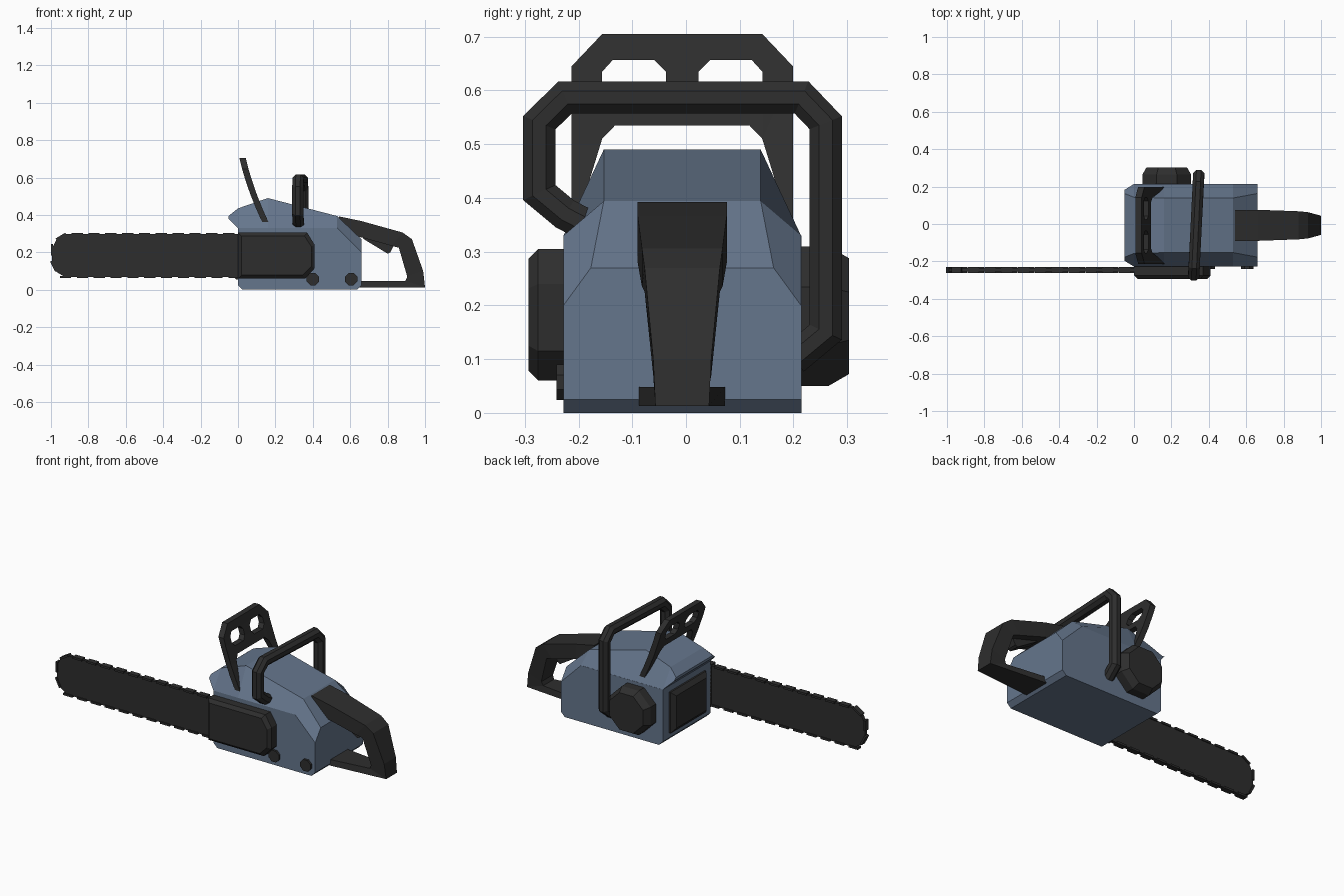
import bpy, bmesh, math
from mathutils import Vector, Matrix

if "Cube" in bpy.data.objects:
    bpy.data.objects.remove(bpy.data.objects["Cube"])

CY = -0.007  # middle of the body across y


def material(name, rgb):
    m = bpy.data.materials.new(name)
    m.diffuse_color = (*rgb, 1)
    m.use_nodes = True
    m.node_tree.nodes["Principled BSDF"].inputs["Base Color"].default_value = m.diffuse_color
    return m


BLUE = material("slate_blue", (0.13, 0.18, 0.262))
BLACK = material("soft_black", (0.027, 0.027, 0.027))


def finish(bm, name, mat):
    bmesh.ops.recalc_face_normals(bm, faces=bm.faces[:])
    me = bpy.data.meshes.new(name)
    bm.to_mesh(me)
    bm.free()
    me.materials.append(mat)
    ob = bpy.data.objects.new(name, me)
    bpy.context.collection.objects.link(ob)
    return ob


def loft(name, rings, mat):
    """Skin equal-length rings of points and cap both ends."""
    bm = bmesh.new()
    vs = [[bm.verts.new(p) for p in r] for r in rings]
    n = len(vs[0])
    for a, b in zip(vs, vs[1:]):
        for i in range(n):
            j = (i + 1) % n
            bm.faces.new((a[i], a[j], b[j], b[i]))
    bm.faces.new(vs[0])
    bm.faces.new(vs[-1])
    return finish(bm, name, mat)


def side(profile, y, inset=0.0):
    """Ring from an x,z profile at depth y, optionally shrunk to its middle."""
    xs, zs = [p[0] for p in profile], [p[1] for p in profile]
    cx, cz = (min(xs) + max(xs)) / 2, (min(zs) + max(zs)) / 2
    kx = 1 - 2 * inset / (max(xs) - min(xs))
    kz = 1 - 2 * inset / (max(zs) - min(zs))
    return [(cx + (x - cx) * kx, y, cz + (z - cz) * kz) for x, z in profile]


def octagon(cx, cz, r):
    k = r / math.cos(math.pi / 8)
    return [(cx + k * math.cos(math.pi / 8 + i * math.pi / 4),
             cz + k * math.sin(math.pi / 8 + i * math.pi / 4)) for i in range(8)]


# engine housing: lower block
low = [(0, .025), (.025, 0), (.635, 0), (.66, .025), (.66, .2), (.53, .33), (0, .33)]
loft("engine_housing", [side(low, -.228), side(low, .215)], BLUE)

# top cover: x, shoulder half-width, shoulder z, top half-width, top z
cover = [(-.05, .19, .38, .17, .395), (0, .221, .33, .15, .435), (.16, .221, .33, .146, .49),
         (.53, .221, .33, .146, .394), (.66, .221, .2, .17, .27)]
loft("top_cover", [[(x, CY - a, za), (x, CY - b, zb), (x, CY + b, zb), (x, CY + a, za)]
                   for x, a, za, b, zb in cover], BLUE)

# muffler panel on the nose
loft("muffler_panel", [[(x, CY + sy * a, .175 + sz * b)
                        for sy, sz in ((-1, -1), (1, -1), (1, 1), (-1, 1))]
                       for x, a, b in ((.01, .165, .12), (-.01, .165, .12), (-.03, .14, .095))], BLACK)

# clutch cover over the bar root
clutch = [(0, .06), (.36, .06), (.41, .115), (.41, .24), (.37, .305), (0, .305)]
loft("clutch_cover", [side(clutch, -.22), side(clutch, -.275), side(clutch, -.293, .018)], BLACK)

# two cap nuts
for i, x in enumerate((.4, .605)):
    nut = octagon(x, .057, .033)
    loft(f"cap_nut_{i + 1}", [side(nut, -.22), side(nut, -.241)], BLACK)

# starter housing on the far side
starter = octagon(.175, .18, .13)
loft("starter_housing", [side(starter, .2), side(starter, .265), side(starter, .303, .022)], BLACK)

# guide bar
BAR_Y = -.245
bar = [(.1, .297), (-.925, .297), (-.97, .27), (-.995, .22), (-.995, .145),
       (-.97, .095), (-.925, .068), (.1, .068)]
loft("guide_bar", [side(bar, BAR_Y - .01), side(bar, BAR_Y + .01)], BLACK)

# chain links walked round the bar edge
bm = bmesh.new()
left = .15
for a, b in zip(bar, bar[1:]):
    a, b = Vector(a), Vector(b)
    d, length = (b - a).normalized(), (b - a).length
    while left < length:
        p = a + d * left
        rot = Matrix.Rotation(-math.atan2(d.y, d.x), 4, 'Y')
        bmesh.ops.create_cube(bm, size=1, matrix=Matrix.Translation((p.x, BAR_Y, p.y)) @ rot
                              @ Matrix.Diagonal((.06, .032, .012, 1)))
        left += .09
    left -= length
finish(bm, "chain_links", BLACK)

# wrap-around front handle: octagonal tube with mitred bends (y, z path)
path = [Vector(p) for p in ((-.19, .352), (-.225, .37), (-.273, .41), (-.273, .54), (-.225, .587),
                            (.215, .587), (.26, .54), (.26, .15), (.2, .1))]
rings = []
for i, p in enumerate(path):
    d0 = (p - path[max(i - 1, 0)]).normalized() if i else (path[1] - p).normalized()
    d1 = (path[i + 1] - p).normalized() if i < len(path) - 1 else d0
    t = (d0 + d1).normalized()
    n = Vector((-t.y, t.x)) / t.dot(d0)
    cx = .333 + .05 * p.x
    rings.append([(cx + u, p.x + n.x * v, p.y + n.y * v) for u, v in octagon(0, 0, .03)])
loft("front_handle", rings, BLACK)

# hand guard: flat outline with two windows, then bent along z
half = [(.206, .36), (.206, .645), (.149, .705)]
inner = [(.125, .535), (.149, .51), (.195, .36)]
outline = half + [(-y, z) for y, z in half[::-1]] + [(-y, z) for y, z in inner[::-1]] + inner
window = [(.03, .6), (.05, .578), (.129, .578), (.149, .6), (.149, .635), (.129, .657), (.052, .657), (.03, .635)]
bm = bmesh.new()
for loop in (outline, window, [(-y, z) for y, z in window]):
    vs = [bm.verts.new((0, y + CY, z)) for y, z in loop]
    for i, v in enumerate(vs):
        bm.edges.new((v, vs[(i + 1) % len(vs)]))
bmesh.ops.triangle_fill(bm, edges=bm.edges[:], use_beauty=True, normal=(1, 0, 0))
for z in (.43, .5, .6):
    bmesh.ops.bisect_plane(bm, geom=bm.verts[:] + bm.edges[:] + bm.faces[:],
                           plane_co=(0, 0, z), plane_no=(0, 0, 1))
ext = bmesh.ops.extrude_face_region(bm, geom=bm.faces[:])
bmesh.ops.translate(bm, vec=(.034, 0, 0),
                    verts=[g for g in ext["geom"] if isinstance(g, bmesh.types.BMVert)])
for v in bm.verts:
    h = (v.co.z - .36) / .345
    v.co.x += .13 - .165 * h + .042 * h * h
finish(bm, "hand_guard", BLACK)

# rear handle: outer x,z / inner x,z / half-width
grip = [(.54, .392, .54, .3, .083), (.66, .367, .66, .28, .083), (.88, .306, .82, .235, .075),
        (.93, .27, .86, .225, .07), (.99, .1, .905, .07, .054), (1, .013, .895, .048, .05),
        (.66, .013, .66, .048, .08), (.6, .013, .6, .048, .08)]
loft("rear_handle", [[(ox, CY - w, oz), (ox, CY + w, oz), (ix, CY + w, iz), (ix, CY - w, iz)]
                     for ox, oz, ix, iz, w in grip], BLACK)

# throttle trigger
trigger = [(.66, .3), (.67, .272), (.8, .193), (.815, .2), (.84, .25)]
loft("throttle_trigger", [side(trigger, CY - .03), side(trigger, CY + .03)], BLACK)
